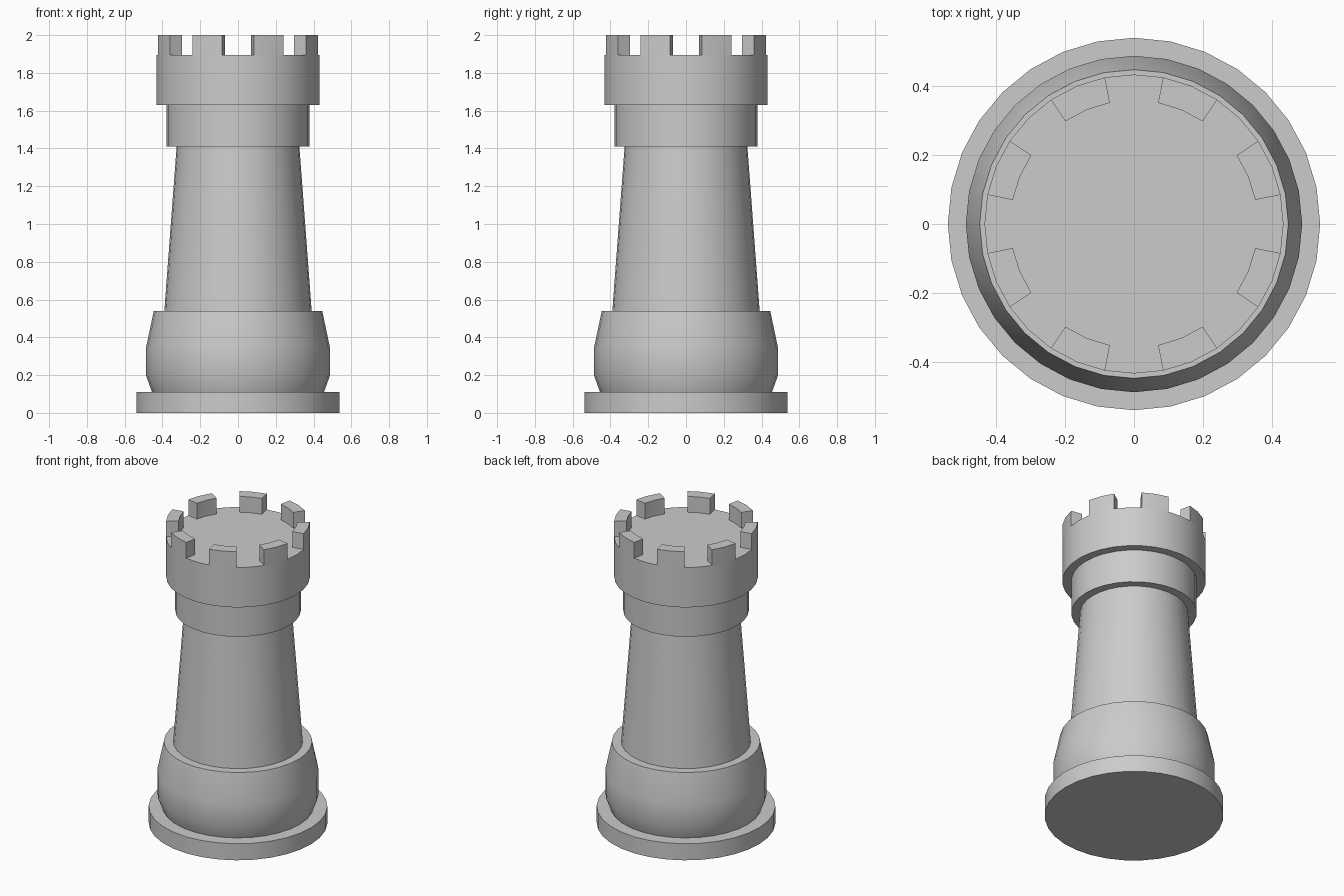
import bpy, bmesh
from math import sin, cos, pi, radians

if "Cube" in bpy.data.objects:
    bpy.data.objects.remove(bpy.data.objects["Cube"])

SIDES = 32
STEP = 2 * pi / SIDES


def finish(name, bm):
    """Turn a bmesh into a smooth shaded object with sharp edges kept."""
    bmesh.ops.remove_doubles(bm, verts=bm.verts, dist=1e-5)
    mesh = bpy.data.meshes.new(name)
    bm.to_mesh(mesh)
    bm.free()
    obj = bpy.data.objects.new(name, mesh)
    bpy.context.collection.objects.link(obj)
    bpy.ops.object.select_all(action='DESELECT')
    obj.select_set(True)
    bpy.context.view_layer.objects.active = obj
    bpy.ops.object.shade_smooth_by_angle(angle=radians(30))
    return obj


def lathe(name, profile):
    """Revolve (radius, z) points, listed from bottom to top; radius 0 closes with a flat cap."""
    bm = bmesh.new()
    rings = [[bm.verts.new((r * cos(i * STEP), r * sin(i * STEP), z)) for i in range(SIDES)]
             for r, z in profile if r > 0]
    for low, high in zip(rings, rings[1:]):
        for i in range(SIDES):
            j = (i + 1) % SIDES
            bm.faces.new((low[i], low[j], high[j], high[i]))
    if profile[0][0] == 0:
        bm.faces.new(rings[0][::-1])
    if profile[-1][0] == 0:
        bm.faces.new(rings[-1])
    return finish(name, bm)


def merlon(name, start, r_in, r_out, z0, z1):
    """Curved battlement block spanning two sides of the crown."""
    bm = bmesh.new()
    angles = [(start + k) * STEP for k in range(3)]
    outline = [(r_out, a) for a in angles] + [(r_in, a) for a in reversed(angles)]
    low, high = ([bm.verts.new((r * cos(a), r * sin(a), z)) for r, a in outline] for z in (z0, z1))
    bm.faces.new(high)
    bm.faces.new(low[::-1])
    for i in range(6):
        j = (i + 1) % 6
        bm.faces.new((low[i], low[j], high[j], high[i]))
    return finish(name, bm)


# Stacked body sections, each meeting the next
lathe("foot_disc", [(0, 0), (0.538, 0), (0.538, 0.11), (0.455, 0.11)])
lathe("base_bulge", [(0.455, 0.11), (0.486, 0.195), (0.486, 0.35), (0.446, 0.54), (0.39, 0.54)])
lathe("tower_shaft", [(0.39, 0.54), (0.325, 1.41)])
lathe("collar", [(0.325, 1.41), (0.378, 1.41), (0.378, 1.63)])
lathe("crown", [(0.378, 1.63), (0.432, 1.63), (0.432, 1.895), (0, 1.895)])

# Eight battlements around the crown
for n in range(8):
    merlon(f"battlement_{n + 1}", 4 * n + 1, 0.357, 0.432, 1.895, 2.0)
